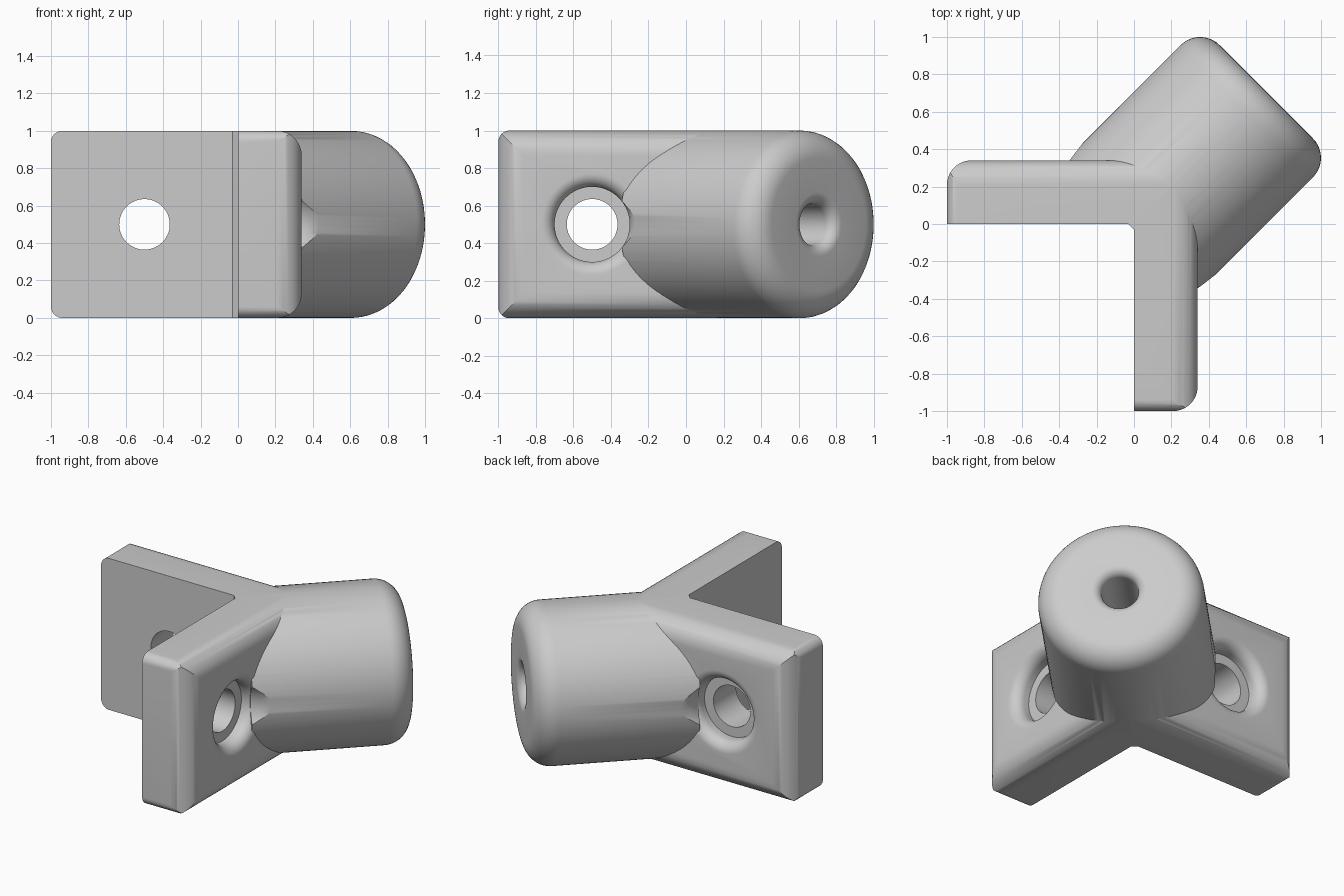
import bpy, bmesh
from math import sin, cos, pi
from mathutils import Vector

if "Cube" in bpy.data.objects:
    bpy.data.objects.remove(bpy.data.objects["Cube"])

THICK, MID, R = 0.34, 0.5, 0.5

grey = bpy.data.materials.new("light_grey")
grey.use_nodes = True
grey.diffuse_color = (0.6, 0.6, 0.6, 1)
grey.node_tree.nodes["Principled BSDF"].inputs["Base Color"].default_value = (0.6, 0.6, 0.6, 1)


def finish(name, bm):
    bmesh.ops.recalc_face_normals(bm, faces=bm.faces)
    mesh = bpy.data.meshes.new(name)
    bm.to_mesh(mesh)
    bm.free()
    mesh.materials.append(grey)
    obj = bpy.data.objects.new(name, mesh)
    bpy.context.collection.objects.link(obj)
    return obj


def prism(outline, z0, z1):
    bm = bmesh.new()
    face = bm.faces.new([bm.verts.new((x, y, z0)) for x, y in outline])
    up = bmesh.ops.extrude_face_region(bm, geom=[face])["geom"]
    bmesh.ops.translate(bm, vec=(0, 0, z1 - z0),
                        verts=[v for v in up if isinstance(v, bmesh.types.BMVert)])
    return bm


def bevel(bm, rule, size):
    edges = [e for e in bm.edges if rule(*[v.co for v in e.verts])]
    bmesh.ops.bevel(bm, geom=edges, offset=size, segments=10, profile=0.5, affect='EDGES')


def revolve(name, profile, origin, axis):
    """Spin (distance along axis, radius) points around a horizontal axis."""
    axis, base = Vector(axis).normalized(), Vector(origin)
    up = Vector((0, 0, 1))
    bm = bmesh.new()
    verts = [bm.verts.new(base + axis * t + up * r) for t, r in profile]
    edges = [bm.edges.new(pair) for pair in zip(verts, verts[1:])]
    bmesh.ops.spin(bm, geom=verts + edges, cent=base, axis=axis, angle=2 * pi, steps=96)
    bmesh.ops.remove_doubles(bm, verts=bm.verts, dist=1e-5)
    return finish(name, bm)


def arc(t, r, size, start, end, steps=10):
    return [(t + size * cos(a), r + size * sin(a))
            for a in (start + (end - start) * i / steps for i in range(steps + 1))]


def combine(target, other, operation):
    bpy.context.view_layer.objects.active = target
    mod = target.modifiers.new(operation.lower(), 'BOOLEAN')
    mod.operation, mod.object, mod.solver = operation, other, 'EXACT'
    bpy.ops.object.modifier_apply(modifier=mod.name)
    bpy.data.objects.remove(other)


# Angled pair of plates, with a small web in the inner corner
bm = prism([(-1, 0), (-0.03, 0), (0, -0.03), (0, -1), (THICK, -1), (THICK, THICK), (-1, THICK)], 0, 1)


def outer_edge(a, b):
    def on(i):
        return all(abs(v[i] - THICK) < 1e-4 for v in (a, b))
    return on(0) != on(1)


bevel(bm, outer_edge, 0.13)
bracket = finish("corner_bracket", bm)

# Round the free corners of each plate
for i in (0, 1):
    bm = prism([(-1, -2), (2, -2), (2, 2), (-1, 2)] if i == 0
               else [(-2, -1), (2, -1), (2, 2), (-2, 2)], 0, 1)
    bevel(bm, lambda a, b: abs(a[i] + 1) < 1e-4 and abs(b[i] + 1) < 1e-4
          and abs(a.z - b.z) < 1e-4, 0.06)
    combine(bracket, finish("corner_rounder", bm), 'INTERSECT')

# Screw positions: hole centre on the inner face and outward direction
screws = [((-0.5, 0, MID), (0, 1, 0)), ((0, -0.5, MID), (1, 0, 0))]

# Soft rims of the screw recesses
rim = [(0.25, 0), (0.25, 0.2)] + arc(THICK - 0.07, 0.27, 0.07, -pi / 2, 0) + [(0.4, 0.27), (0.4, 0)]
for origin, axis in screws:
    combine(bracket, revolve("rim_cutter", rim, origin, axis), 'DIFFERENCE')

# Diagonal round socket with a rounded end
F = 0.147
barrel = [(0, 0), (0, R)] + arc(1 - F, R - F, F, pi / 2, 0) + [(1, 0)]
combine(bracket, revolve("barrel", barrel, (0, 0, MID), (1, 1, 0)), 'UNION')

# Screw holes with flat-bottomed head recesses that also clear the barrel
recess = [(-0.1, 0), (-0.1, 0.135), (0.235, 0.135), (0.235, 0.2), (0.34, 0.2),
          (0.38, 0.207), (0.45, 0.235), (0.7, 0.235), (0.7, 0)]
for origin, axis in screws:
    combine(bracket, revolve("recess_cutter", recess, origin, axis), 'DIFFERENCE')

# Blind hole in the barrel end with a soft rim
bore = [(0.35, 0), (0.35, 0.11)] + arc(0.94, 0.17, 0.06, -pi / 2, 0) + [(1.1, 0.17), (1.1, 0)]
combine(bracket, revolve("bore_cutter", bore, (0, 0, MID), (1, 1, 0)), 'DIFFERENCE')

# Smooth fillets, crisp seams
bpy.ops.object.select_all(action='DESELECT')
bracket.select_set(True)
bpy.context.view_layer.objects.active = bracket
bpy.ops.object.shade_smooth_by_angle(angle=0.5)
